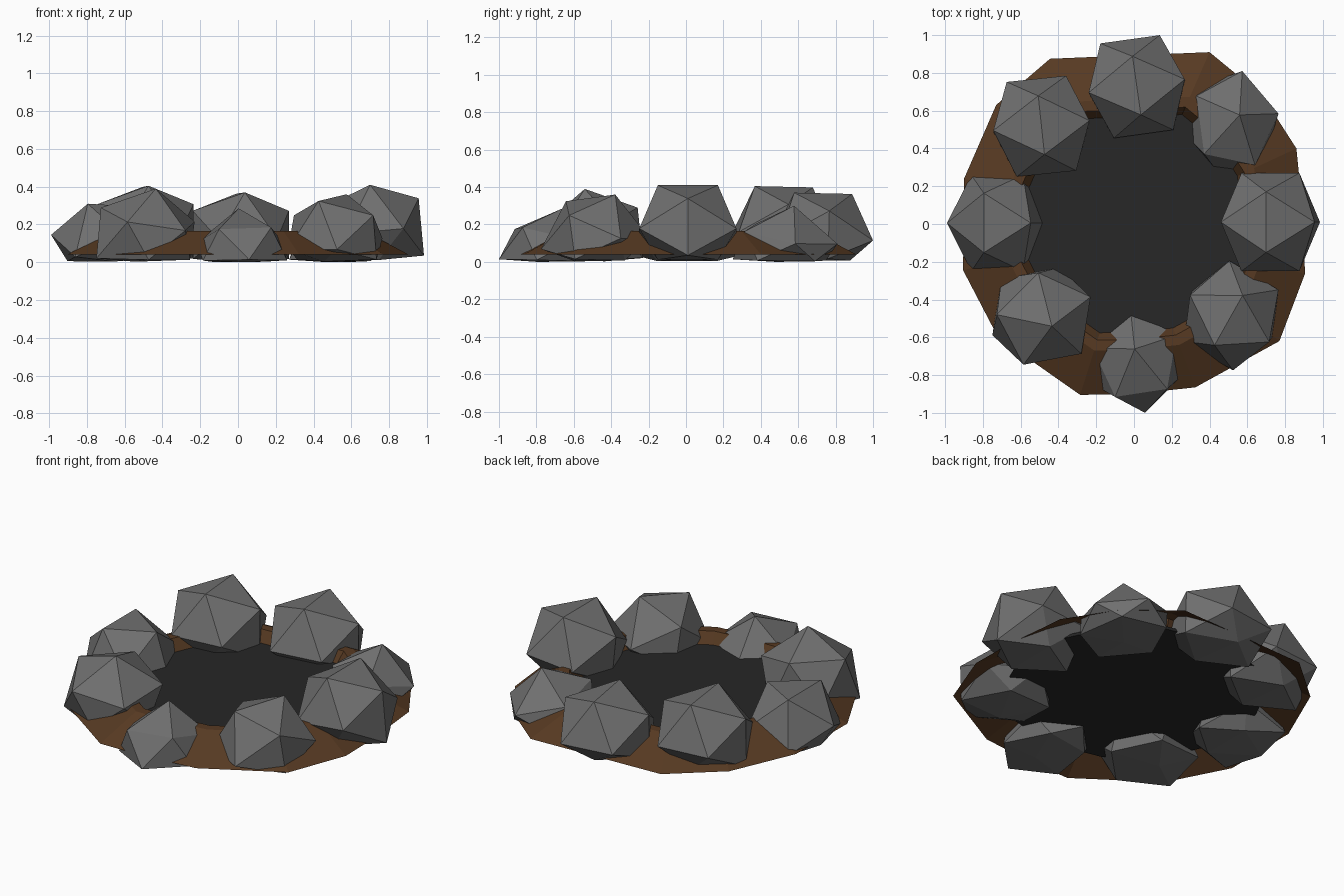
import bpy, bmesh, math
from mathutils import Matrix, Vector

if "Cube" in bpy.data.objects:
    bpy.data.objects.remove(bpy.data.objects["Cube"])


def material(name, rgb):
    m = bpy.data.materials.new(name)
    m.diffuse_color = (*rgb, 1)
    m.use_nodes = True
    m.node_tree.nodes["Principled BSDF"].inputs["Base Color"].default_value = m.diffuse_color
    return m


STONE = material("stone_grey", (0.16, 0.16, 0.16))
DIRT = material("dirt_brown", (0.095, 0.042, 0.016))
ASH = material("ash_dark", (0.02, 0.02, 0.02))


def finish(bm, name, mat):
    bmesh.ops.recalc_face_normals(bm, faces=bm.faces)
    me = bpy.data.meshes.new(name)
    bm.to_mesh(me)
    bm.free()
    me.materials.append(mat)
    ob = bpy.data.objects.new(name, me)
    bpy.context.collection.objects.link(ob)
    return ob


def stone(name, x0, x1, y0, y1, top, tilt, toward, phase):
    """Turned icosahedron with its underside pressed flat, fitted to its footprint."""
    bm = bmesh.new()
    bmesh.ops.create_icosphere(bm, subdivisions=1, radius=0.29)
    a = math.radians(toward)
    lean = Matrix.Rotation(math.radians(tilt), 3, Vector((-math.sin(a), math.cos(a), 0)))
    bmesh.ops.rotate(bm, verts=bm.verts, matrix=lean @ Matrix.Rotation(math.radians(phase), 3, 'Z'))
    lift = top - max(v.co.z for v in bm.verts)
    for v in bm.verts:
        z = v.co.z + lift
        v.co.z = z if z > 0.02 else max(0.0, 0.02 + 0.1 * z)
    for i, (lo, hi) in enumerate(((x0, x1), (y0, y1))):
        c = [v.co[i] for v in bm.verts]
        k = (hi - lo) / (max(c) - min(c))
        base = min(c)
        for v in bm.verts:
            v.co[i] = lo + (v.co[i] - base) * k
    finish(bm, name, STONE)


# Ring of eight stones: footprint, height, lean angle, lean direction, spin
stone("stone_back", -.24, .27, .455, 1.0, .37, 33, 98, 278)
stone("stone_back_right", .27, .765, .25, .81, .30, 13, 45, 80)
stone("stone_right", .46, .985, -.25, .27, .41, 53, 0, 0)
stone("stone_front_right", .265, .765, -.775, -.195, .36, 25, 60, 240)
stone("stone_front", -.22, .26, -1.0, -.455, .285, 14, 105, 98)
stone("stone_front_left", -.75, -.23, -.745, -.23, .39, 15, -45, 28)
stone("stone_left", -.99, -.46, -.25, .26, .31, 36, 116, 265)
stone("stone_back_left", -.745, -.235, .25, .785, .405, 33, 96, 276)

# Dirt bank: irregular outline swept inwards over a low ridge
outline = [(.4, .91), (.68, .68), (.86, .4), (.9, 0), (.905, -.265), (.77, -.62), (.325, -.865),
           (0, -.9), (-.285, -.905), (-.72, -.6), (-.905, -.245), (-.9, .24), (-.73, .63), (-.445, .875)]
section = [(1.0, .04), (.74, .165), (.68, .165), (.63, .09)]
bm = bmesh.new()
rings = [[bm.verts.new((x * k, y * k, z)) for x, y in outline] for k, z in section]
n = len(outline)
for r, s in zip(rings, rings[1:]):
    for i in range(n):
        j = (i + 1) % n
        bm.faces.new((r[i], r[j], s[j], s[i]))
finish(bm, "dirt_bank", DIRT)

# Ash bed: thin dark disc inside the stones
bm = bmesh.new()
bmesh.ops.create_cone(bm, cap_ends=True, segments=14, radius1=.72, radius2=.70, depth=.03,
                      matrix=Matrix.Translation((0, 0, .085)))
finish(bm, "ash_bed", ASH)
